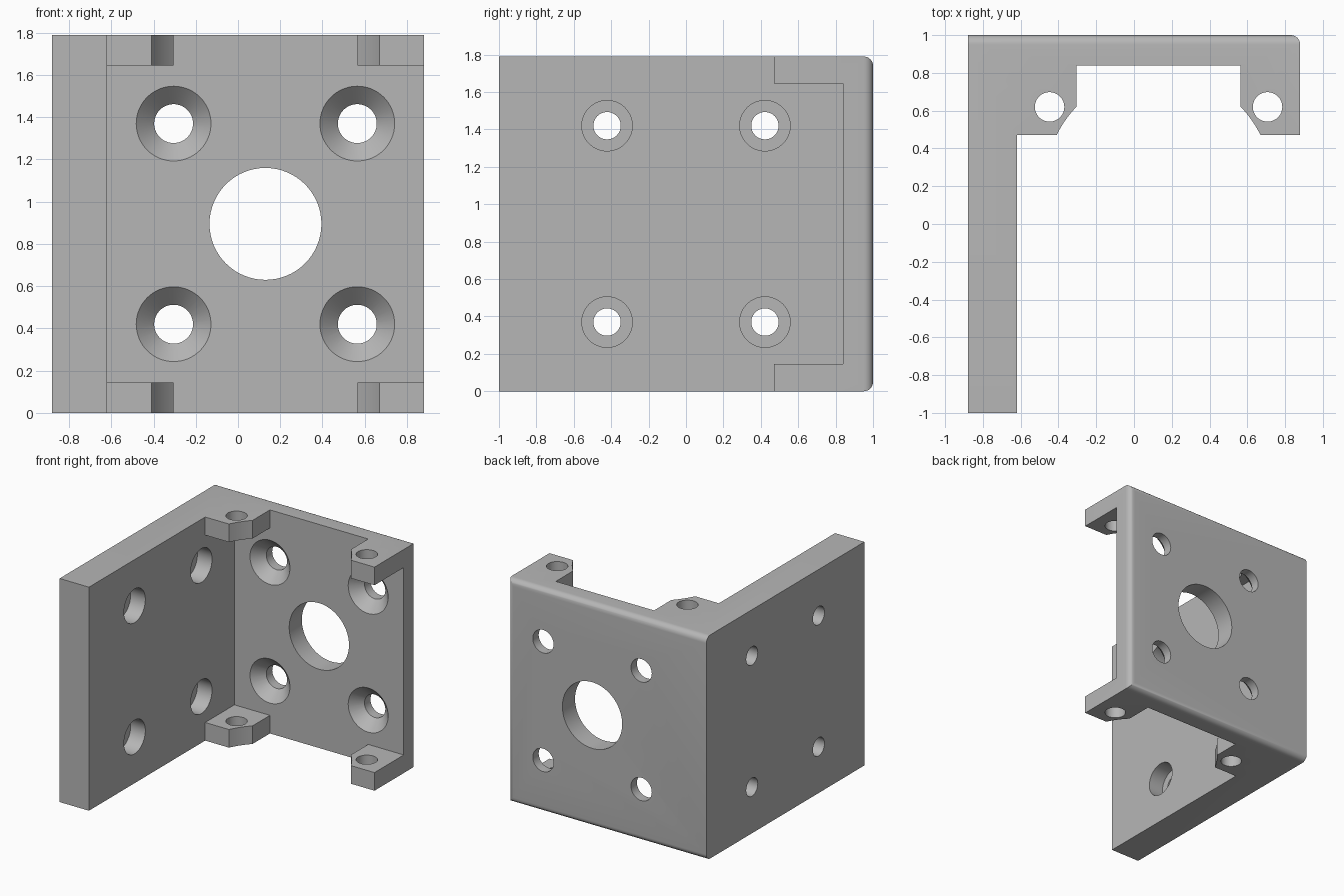
import bpy, bmesh, math
from mathutils import Matrix, Vector

if "Cube" in bpy.data.objects:
    bpy.data.objects.remove(bpy.data.objects["Cube"], do_unlink=True)

H = 1.79            # height
X, Y = 0.88, 1.0    # half width and half depth
WALL = -0.62        # inner face of the side wall
PLATE = 0.84        # inner face of the back plate
MID = 0.13          # centre line of the hole pattern
TAB = 0.145         # tab thickness

grey = bpy.data.materials.new("grey_metal")
grey.use_nodes = True
colour = (0.47, 0.47, 0.47, 1)
grey.diffuse_color = colour
grey.node_tree.nodes["Principled BSDF"].inputs["Base Color"].default_value = colour


def make_object(name, bm):
    bmesh.ops.recalc_face_normals(bm, faces=bm.faces[:])
    mesh = bpy.data.meshes.new(name)
    bm.to_mesh(mesh)
    bm.free()
    mesh.materials.append(grey)
    obj = bpy.data.objects.new(name, mesh)
    bpy.context.collection.objects.link(obj)
    return obj


def drill(bm, start, end, r1, r2):
    """Add a round cutter between two points."""
    start, end = Vector(start), Vector(end)
    axis = end - start
    turn = axis.to_track_quat('Z', 'Y').to_matrix().to_4x4()
    bmesh.ops.create_cone(bm, cap_ends=True, segments=64, radius1=r1, radius2=r2,
                          depth=axis.length,
                          matrix=Matrix.Translation((start + end) / 2) @ turn)


def cut(target, name, bm):
    cutter = make_object(name, bm)
    cutter.hide_render = True
    mod = target.modifiers.new(name, 'BOOLEAN')
    mod.operation = 'DIFFERENCE'
    mod.solver = 'EXACT'
    mod.object = cutter
    bpy.context.view_layer.objects.active = target
    bpy.ops.object.modifier_apply(modifier=name)
    bpy.data.objects.remove(cutter, do_unlink=True)


# Plan outline: side wall, tabs with curved inner corners, back plate
RELIEF_Y, RELIEF_R = 0.204, 0.602
a0, a1 = math.atan2(0.266, 0.54), math.atan2(0.416, 0.435)
arc = []
for i in range(9):
    a = a0 + (a1 - a0) * i / 8
    arc.append((RELIEF_R * math.cos(a), RELIEF_Y + RELIEF_R * math.sin(a)))
outline = [(-X, -Y), (WALL, -Y), (WALL, 0.47)]
outline += [(MID - x, y) for x, y in arc]
outline += [(MID - 0.435, PLATE), (MID + 0.435, PLATE)]
outline += [(MID + x, y) for x, y in reversed(arc)]
outline += [(X, 0.47), (X, Y), (-X, Y)]

bm = bmesh.new()
base = bm.faces.new([bm.verts.new((x, y, 0)) for x, y in outline])
ext = bmesh.ops.extrude_face_region(bm, geom=[base])
bmesh.ops.translate(bm, vec=(0, 0, H),
                    verts=[v for v in ext["geom"] if isinstance(v, bmesh.types.BMVert)])
bmesh.ops.recalc_face_normals(bm, faces=bm.faces[:])

# Rounded back edges, leaving the wall corner sharp
round_edges = [e for e in bm.edges
               if all(v.co.y > Y - 0.001 for v in e.verts)
               and any(v.co.x > 0 for v in e.verts)]
bmesh.ops.bevel(bm, geom=round_edges, offset=0.05, offset_type='OFFSET',
                segments=8, profile=0.5, affect='EDGES')
bracket = make_object("motor_bracket", bm)

# Clear the space between upper and lower tabs
bm = bmesh.new()
lo, hi = Vector((WALL, 0.3, TAB)), Vector((1.2, PLATE, H - TAB))
bmesh.ops.create_cube(bm, size=1, matrix=Matrix.Translation((lo + hi) / 2)
                      @ Matrix.Diagonal((*(hi - lo), 1)))
cut(bracket, "tab_gap", bm)

# Through holes: back plate, side wall and tabs
bm = bmesh.new()
drill(bm, (MID, 0.7, H / 2), (MID, 1.1, H / 2), 0.265, 0.265)
for side in (-1, 1):
    for level in (-1, 1):
        x, z = MID + side * 0.435, H / 2 + level * 0.475
        drill(bm, (x, 0.75, z), (x, 1.1, z), 0.092, 0.092)
        y, z = side * 0.422, H / 2 + level * 0.525
        drill(bm, (-1.0, y, z), (-0.55, y, z), 0.073, 0.073)
        x, z = MID + side * 0.577, H / 2 + level * (H - TAB) / 2
        drill(bm, (x, 0.62, z - 0.15), (x, 0.62, z + 0.15), 0.078, 0.078)
cut(bracket, "through_holes", bm)

# Countersinks in the plate and counterbores in the wall
bm = bmesh.new()
for side in (-1, 1):
    for level in (-1, 1):
        x, z = MID + side * 0.435, H / 2 + level * 0.475
        drill(bm, (x, PLATE - 0.02, z), (x, PLATE + 0.085, z), 0.197, 0.092)
        y, z = side * 0.422, H / 2 + level * 0.525
        drill(bm, (WALL + 0.05, y, z), (WALL - 0.13, y, z), 0.135, 0.135)
cut(bracket, "screw_recesses", bm)

# Smooth the round surfaces, keep corners crisp
bpy.ops.object.select_all(action='DESELECT')
bracket.select_set(True)
bpy.context.view_layer.objects.active = bracket
bpy.ops.object.shade_smooth_by_angle(angle=math.radians(25))
